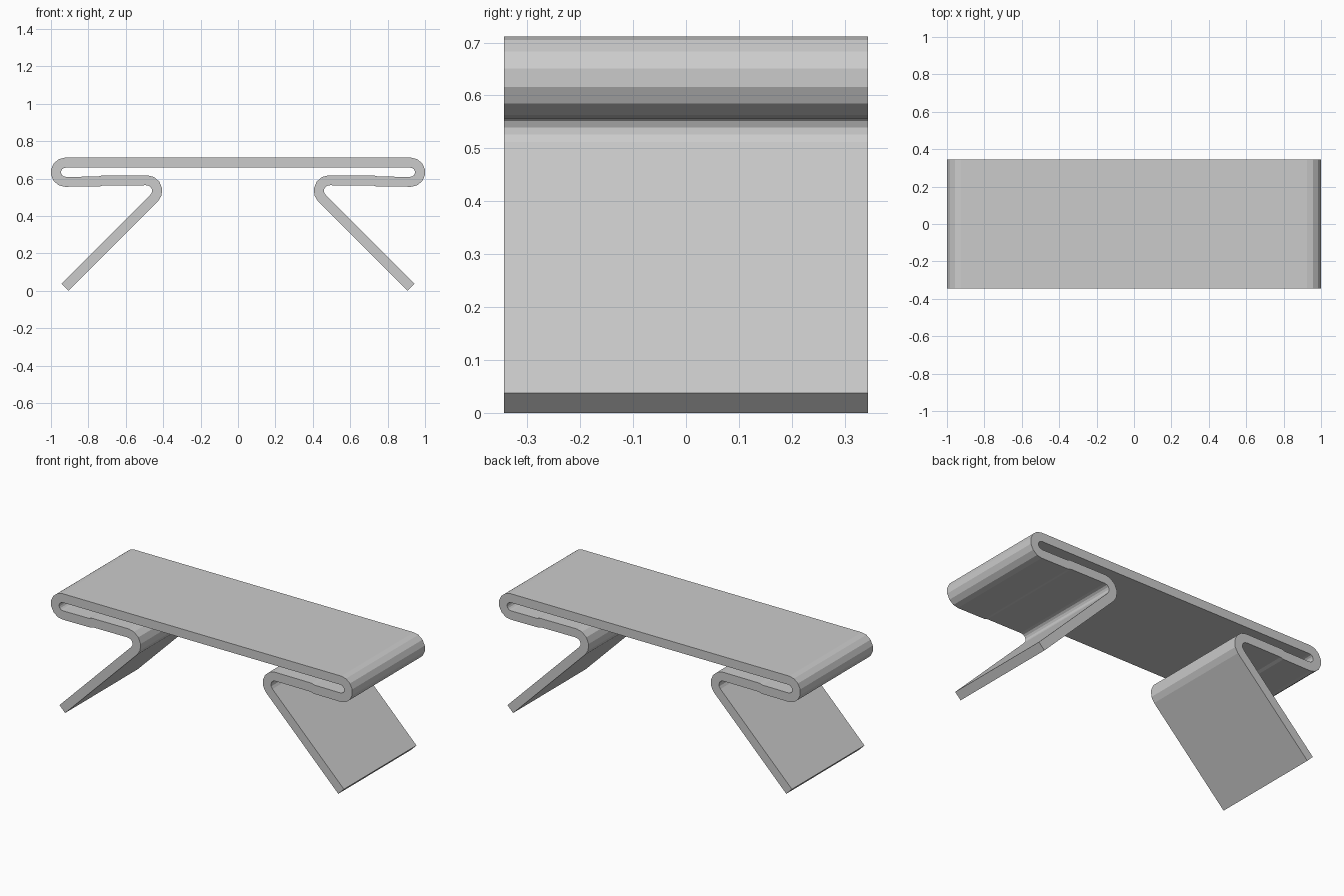
import bpy, bmesh
from math import sin, cos, radians
from mathutils import Vector

if "Cube" in bpy.data.objects:
    bpy.data.objects.remove(bpy.data.objects["Cube"])

HALF_DEPTH = 0.344
HALF_THICK = 0.0265


def arc(cx, cz, r, a0, a1, n):
    """Points along a circular bend, angles in degrees."""
    angs = [radians(a0 + (a1 - a0) * i / n) for i in range(n + 1)]
    return [Vector((cx + r * cos(a), cz + r * sin(a))) for a in angs]


def offset(path, d):
    """Mitred parallel of an open path."""
    out = []
    for i, p in enumerate(path):
        a = (p - path[max(i - 1, 0)]).normalized()
        b = (path[min(i + 1, len(path) - 1)] - p).normalized()
        a, b = (a if a.length else b), (b if b.length else a)
        na, nb = Vector((-a.y, a.x)), Vector((-b.y, b.x))
        m = (na + nb).normalized()
        out.append(p + m * d / m.dot(na))
    return out


# Centre line of the right half: end fold, return strip, knee bend, leg
right = arc(0.9225, 0.637, 0.0512, 90, -90, 7)
right += [Vector((0.745, 0.587)), Vector((0.725, 0.593))]
right += arc(0.488, 0.538, 0.056, 90, 225, 5)
right += [Vector((0.925, 0.022))]
left = [Vector((-p.x, p.y)) for p in reversed(right)]
path = left + right

# Folded sheet bench: strip of thick cross-section extruded through y
top, bottom = offset(path, HALF_THICK), offset(path, -HALF_THICK)
bm = bmesh.new()
rings = [[bm.verts.new((p.x, y, p.y)) for p, y in
          ((t, -HALF_DEPTH), (t, HALF_DEPTH), (b, HALF_DEPTH), (b, -HALF_DEPTH))]
         for t, b in zip(top, bottom)]
for r0, r1 in zip(rings, rings[1:]):
    for k in range(4):
        j = (k + 1) % 4
        bm.faces.new((r0[k], r0[j], r1[j], r1[k]))
bm.faces.new(rings[0])
bm.faces.new(rings[-1])
bmesh.ops.recalc_face_normals(bm, faces=bm.faces)

# Rest the legs on the ground
low = min(v.co.z for v in bm.verts)
bmesh.ops.translate(bm, verts=bm.verts, vec=(0, 0, -low))

mesh = bpy.data.meshes.new("folded_bench")
bm.to_mesh(mesh)
bm.free()
bpy.context.collection.objects.link(bpy.data.objects.new("folded_bench", mesh))
